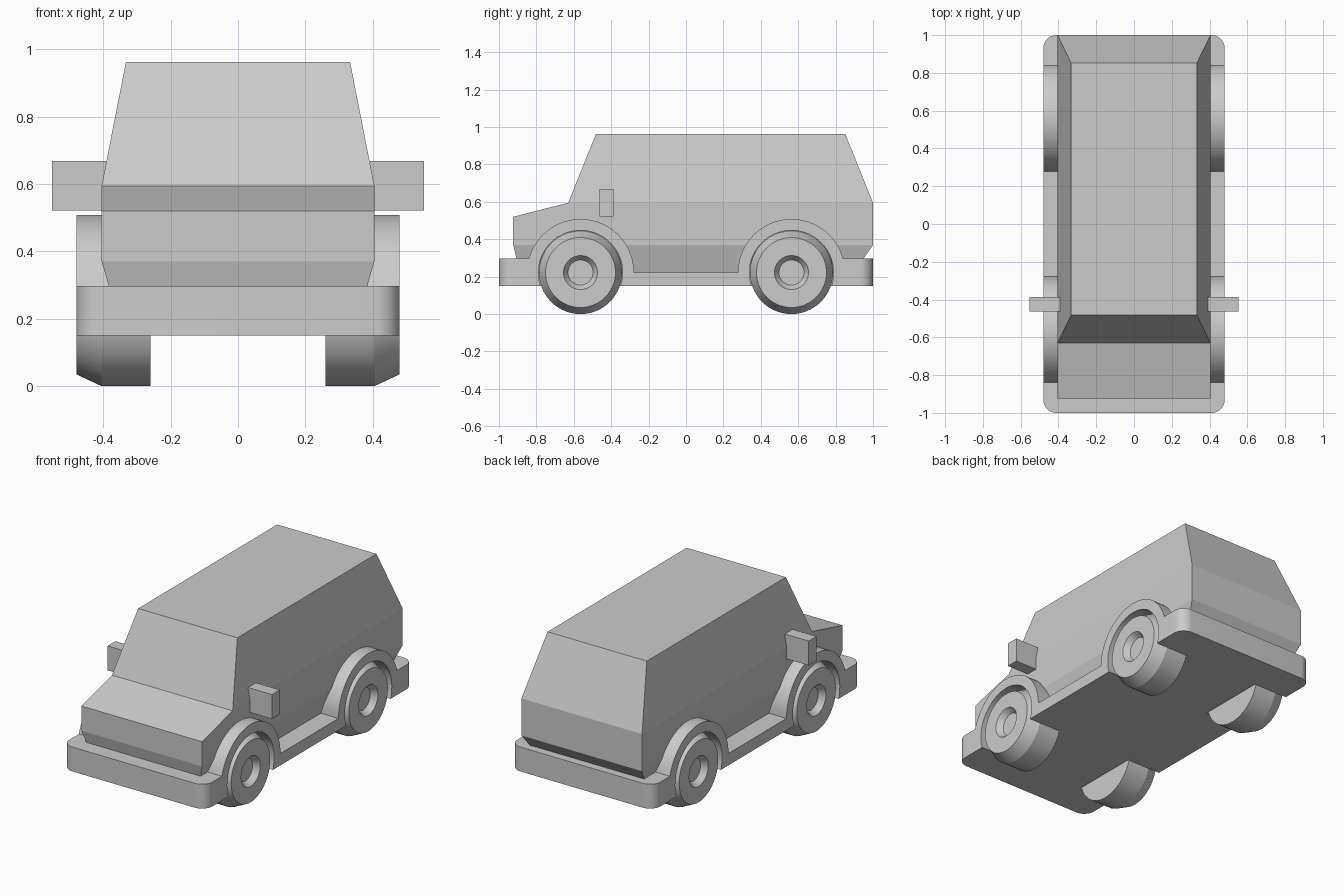
import bpy, bmesh, math
from mathutils import Matrix

if "Cube" in bpy.data.objects:
    bpy.data.objects.remove(bpy.data.objects["Cube"])

WHEEL_Y, WHEEL_Z, WHEEL_R, ARCH_R = 0.564, 0.222, 0.222, 0.286


def make_object(name, bm, smooth=False):
    bmesh.ops.recalc_face_normals(bm, faces=bm.faces)
    mesh = bpy.data.meshes.new(name)
    bm.to_mesh(mesh)
    bm.free()
    ob = bpy.data.objects.new(name, mesh)
    bpy.context.collection.objects.link(ob)
    if smooth:
        shade(ob)
    return ob


def activate(ob):
    bpy.ops.object.select_all(action='DESELECT')
    ob.select_set(True)
    bpy.context.view_layer.objects.active = ob


def shade(ob):
    activate(ob)
    bpy.ops.object.shade_smooth_by_angle(angle=math.radians(15))


def extrude_profile(points, half_width):
    """Side profile (y, z) extruded across x."""
    bm = bmesh.new()
    face = bm.faces.new([bm.verts.new((-half_width, y, z)) for y, z in points])
    new = bmesh.ops.extrude_face_region(bm, geom=[face])['geom']
    verts = [v for v in new if isinstance(v, bmesh.types.BMVert)]
    bmesh.ops.translate(bm, verts=verts, vec=(2 * half_width, 0, 0))
    # keep the starting face as the other cap
    if not face.is_valid:
        bmesh.ops.holes_fill(bm, edges=bm.edges)
    bmesh.ops.recalc_face_normals(bm, faces=bm.faces)
    return bm


def lathe(profile, steps=64):
    """Profile (x, radius) spun round the x axis."""
    bm = bmesh.new()
    verts = [bm.verts.new((x, 0, r)) for x, r in profile]
    edges = [bm.edges.new(pair) for pair in zip(verts, verts[1:])]
    bmesh.ops.spin(bm, geom=verts + edges, cent=(0, 0, 0), axis=(1, 0, 0),
                   angle=math.tau, steps=steps)
    bmesh.ops.remove_doubles(bm, verts=bm.verts, dist=1e-4)
    return bm


# Body: lower shell with tucked-in sill, cabin raised from the belt line
bm = extrude_profile([(-0.887, 0.22), (-0.924, 0.37), (-0.924, 0.52), (-0.63, 0.595),
                      (1.0, 0.595), (1.0, 0.37), (0.897, 0.22)], 0.405)
bmesh.ops.bisect_plane(bm, geom=bm.verts[:] + bm.edges[:] + bm.faces[:],
                       plane_co=(0, 0, 0.37), plane_no=(0, 0, 1))
for v in bm.verts:
    if v.co.z < 0.3:
        v.co.x *= 0.361 / 0.405
belt = max(bm.faces, key=lambda f: f.calc_center_median().z)
roof = bmesh.ops.extrude_discrete_faces(bm, faces=[belt])['faces'][0]
for v in roof.verts:
    v.co.x *= 0.333 / 0.405
    v.co.y = 0.852 if v.co.y > 0 else -0.482
    v.co.z = 0.962
make_object("body", bm)


# Chassis: bumpers, running boards and wheel arches in one profile
def arch(center, start, end, n=32):
    return [(center + ARCH_R * math.cos(a), WHEEL_Z + ARCH_R * math.sin(a))
            for a in (start + (end - start) * i / n for i in range(n + 1))]


lip = math.asin((0.298 - WHEEL_Z) / ARCH_R)
profile = ([(-1, 0.15), (1, 0.15), (1, 0.298)]
           + arch(WHEEL_Y, lip, math.pi)
           + arch(-WHEEL_Y, 0, math.pi - lip)
           + [(-1, 0.298)])
bm = extrude_profile(profile, 0.48)
corners = [e for e in bm.edges
           if all(abs(v.co.y) > 0.99 for v in e.verts)
           and abs(e.verts[0].co.z - e.verts[1].co.z) > 0.1]
bmesh.ops.bevel(bm, geom=corners, offset=0.07, segments=10, profile=0.5, affect='EDGES')
chassis = make_object("chassis", bm)

# Wheel pockets cut from the chassis
for side in (-1, 1):
    for y in (-WHEEL_Y, WHEEL_Y):
        bm = bmesh.new()
        bmesh.ops.create_cone(bm, cap_ends=True, segments=64, radius1=0.225, radius2=0.225,
                              depth=0.30, matrix=Matrix.Translation((side * 0.40, y, WHEEL_Z))
                              @ Matrix.Rotation(math.pi / 2, 4, 'Y'))
        cutter = make_object("pocket_cutter", bm)
        cutter.hide_render = True
        mod = chassis.modifiers.new("pocket", 'BOOLEAN')
        mod.operation, mod.solver, mod.object = 'DIFFERENCE', 'EXACT', cutter
        activate(chassis)
        bpy.ops.object.modifier_apply(modifier=mod.name)
        bpy.data.objects.remove(cutter)
shade(chassis)

# Wheels with chamfered tread and recessed hub; mirrors on both doors
tyre = [(0.26, 0), (0.26, WHEEL_R), (0.405, WHEEL_R), (0.48, 0.187),
        (0.48, 0.091), (0.445, 0.067), (0.445, 0)]
for side, label in ((-1, "left"), (1, "right")):
    for y, end in ((-WHEEL_Y, "front"), (WHEEL_Y, "rear")):
        bm = lathe([(side * x, r) for x, r in tyre])
        bmesh.ops.translate(bm, verts=bm.verts, vec=(0, y, WHEEL_Z))
        make_object(f"{end}_{label}_wheel", bm, smooth=True)
    bm = bmesh.new()
    bmesh.ops.create_cube(bm, size=1, matrix=Matrix.Translation((side * 0.472, -0.425, 0.595))
                          @ Matrix.Diagonal((0.16, 0.075, 0.148, 1)))
    make_object(f"{label}_mirror", bm)
